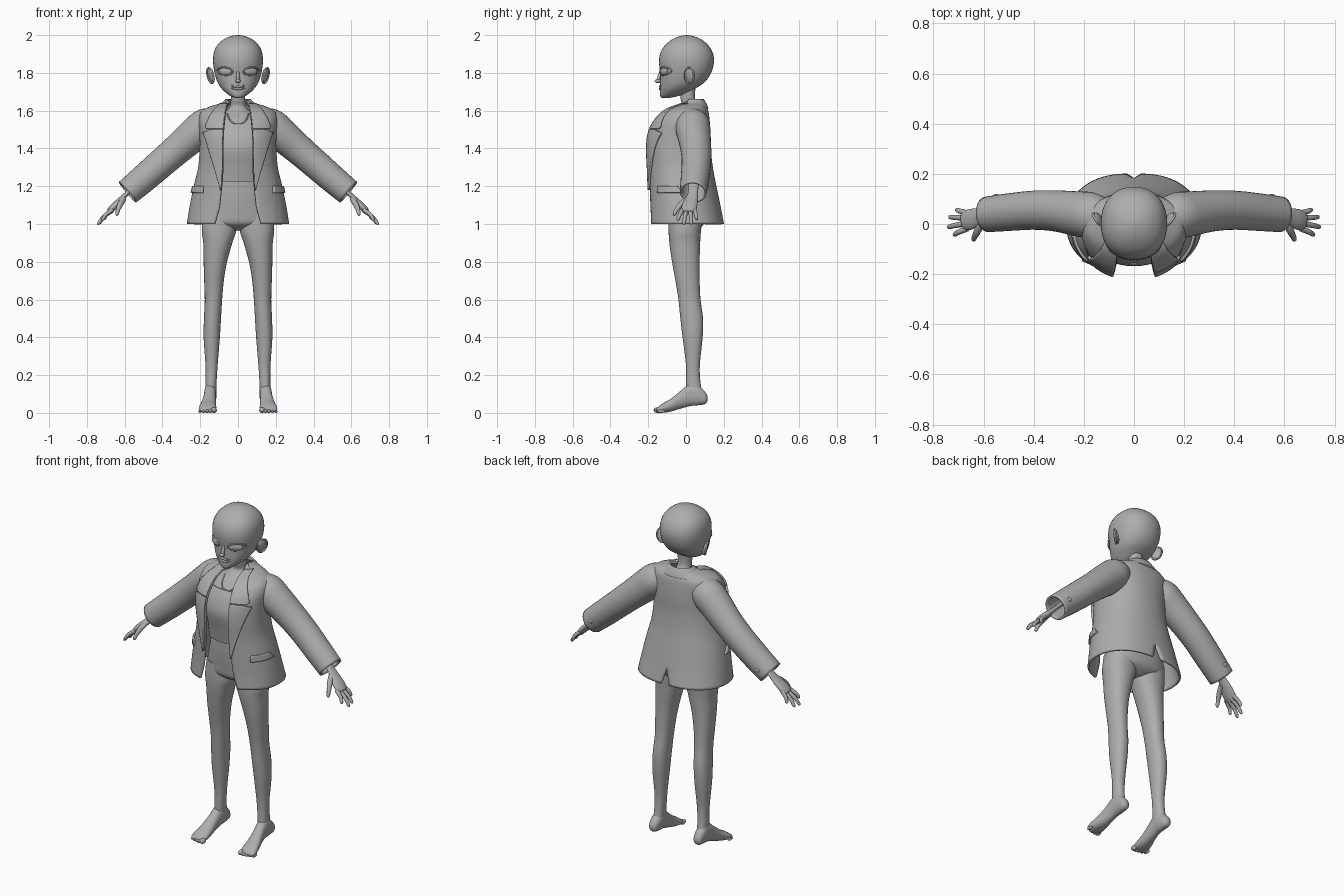
import bpy, bmesh
from math import sin, cos, acos, pi
from mathutils import Vector, Matrix

cube = bpy.data.objects.get("Cube")
if cube:
    bpy.data.objects.remove(cube)

GREY = (0.42, 0.42, 0.42, 1)
mat = bpy.data.materials.new("plain_grey")
mat.use_nodes = True
mat.diffuse_color = GREY
mat.node_tree.nodes["Principled BSDF"].inputs["Base Color"].default_value = GREY
N = 2.2          # roundness of all cross-sections
made = []


def finish(name, bm, mirror=False, thick=0):
    bmesh.ops.recalc_face_normals(bm, faces=bm.faces)
    me = bpy.data.meshes.new(name)
    bm.to_mesh(me)
    bm.free()
    me.materials.append(mat)
    ob = bpy.data.objects.new(name, me)
    bpy.context.collection.objects.link(ob)
    if mirror:
        ob.modifiers.new("Mirror", 'MIRROR')
    if thick:
        mod = ob.modifiers.new("Solidify", 'SOLIDIFY')
        mod.thickness, mod.offset = thick, 0
    made.append(ob)


def skin(name, rings, wrap=True, cap=True, mirror=False, thick=0):
    bm = bmesh.new()
    vs = [[bm.verts.new(p) for p in r] for r in rings]
    n = len(vs[0])
    for a, b in zip(vs, vs[1:]):
        for j in range(n if wrap else n - 1):
            k = (j + 1) % n
            bm.faces.new((a[j], a[k], b[k], b[j]))
    if wrap and cap:
        bm.faces.new(vs[0])
        bm.faces.new(vs[-1])
    finish(name, bm, mirror, thick)


def dense(rows, k=5):
    """Smooth spline through rows of numbers."""
    rows = [tuple(map(float, r)) for r in rows]
    ext = [rows[0]] + rows + [rows[-1]]
    out = []
    for p0, p1, p2, p3 in zip(ext, ext[1:], ext[2:], ext[3:]):
        for i in range(k):
            t = i / k
            out.append(tuple(b + t / 2 * (c - a + t * (2*a - 5*b + 4*c - d + t * (3*(b - c) + d - a)))
                             for a, b, c, d in zip(p0, p1, p2, p3)))
    return out + [rows[-1]]


def power(v):
    return (1 if v > 0 else -1) * abs(v) ** (2 / N)


def section(row, a, off=0):
    """Point at angle a of a section: position, centre, half width, low, high."""
    t, c, r, lo, hi = row[:5]
    return (c + (r + off) * power(cos(a)), (lo + hi) / 2 + ((hi - lo) / 2 + off) * power(sin(a)), t)


def loft(name, rows, along_y=False, mirror=False, segs=40, off=0):
    rings = []
    for row in dense(rows):
        ring = [section(row, 2 * pi * j / segs, off) for j in range(segs)]
        rings.append([(x, t, z) if along_y else (x, z, t) for x, z, t in ring])
    skin(name, rings, mirror=mirror)


def row_at(rows, z):
    d = sorted(dense(rows))
    for a, b in zip(d, d[1:]):
        if a[0] <= z <= b[0]:
            f = (z - a[0]) / max(b[0] - a[0], 1e-6)
            return tuple(p + f * (q - p) for p, q in zip(a, b))
    return d[0] if z < d[0][0] else d[-1]


def front_angle(row, x):
    return -acos(min(1, max(0, x / row[2])) ** (N / 2))


def front(rows, x, z, off=0):
    row = row_at(rows, z)
    x2, y, t = section(row, front_angle(row, x), off)
    return (x, y, z)


def sweep(name, pts, flat=1, segs=14, k=5, cap=True, mirror=True, thick=0):
    """Round tube through (x, y, z, radius) points."""
    d = dense(pts, k)
    ps = [Vector(p[:3]) for p in d]
    rings, rot, last = [], None, None
    for i, p in enumerate(ps):
        t = (ps[min(i + 1, len(ps) - 1)] - ps[max(i - 1, 0)]).normalized()
        rot = last.rotation_difference(t) @ rot if rot else t.to_track_quat('Z', 'Y')
        last = t
        r = d[i][3]
        rings.append([p + rot @ Vector((r * cos(2*pi*j/segs), flat * r * sin(2*pi*j/segs), 0))
                      for j in range(segs)])
    skin(name, rings, cap=cap, mirror=mirror, thick=thick)


def ball(name, loc, scale, turn=0, mirror=True, tilt=0):
    bm = bmesh.new()
    m = (Matrix.Translation(loc) @ Matrix.Rotation(turn, 4, 'Z') @ Matrix.Rotation(tilt, 4, 'Y')
         @ Matrix.Diagonal((*scale, 1)))
    bmesh.ops.create_uvsphere(bm, u_segments=24, v_segments=14, radius=1, matrix=m)
    finish(name, bm, mirror)


def patch(name, rows, spans, off, thick, cols=10):
    """Cloth panel lying on a lofted front; spans are (height, inner x, outer x)."""
    rings = []
    for a, b in zip(spans, spans[1:]):
        for i in range(7):
            z, x0, x1 = (p + i / 6 * (q - p) for p, q in zip(a, b))
            row = row_at(rows, z)
            a0, a1 = front_angle(row, x0), front_angle(row, x1)
            if i or not rings:
                rings.append([section(row, a0 + (a1 - a0) * j / cols, off) for j in range(cols + 1)])
    rings = [[(x, y, z) for x, y, z in r] for r in rings]
    skin(name, rings, wrap=False, mirror=True, thick=thick)


# Head and face
head = [(1.668, 0, .016, -.128, -.085), (1.675, 0, .035, -.135, -.05), (1.69, 0, .058, -.138, 0),
        (1.715, 0, .085, -.138, .045), (1.75, 0, .108, -.137, .098), (1.80, 0, .124, -.137, .133),
        (1.86, 0, .132, -.143, .148), (1.91, 0, .127, -.134, .14), (1.95, 0, .107, -.108, .115),
        (1.98, 0, .072, -.068, .076), (1.995, 0, .035, -.03, .038), (2.0, 0, .004, 0, .008)]
loft("head", head)
ball("eyes", front(head, .068, 1.808, -.003), (.038, .01, .02), .5)
lid = []
for i in range(25):
    a = 2 * pi * i / 24
    lid.append(front(head, .069 + .041 * cos(a), 1.808 + .021 * sin(a) + .004 * cos(a), .001)
               + (.0045 if sin(a) > 0 else .0025,))
sweep("eyelids", lid, k=1, segs=8)
ball("nose_tip", (0, -.148, 1.757), (.014, .018, .011), mirror=False)
sweep("nose_bridge", [(0, -.135, 1.81, .006), (0, -.14, 1.785, .009), (0, -.148, 1.76, .01)], mirror=False)
for part, z, drop in (("upper_lip", 1.728, 0), ("lower_lip", 1.719, -.004)):
    sweep(part, [front(head, abs(x), z + drop + 3 * x * x) [1:] and
                 (x, front(head, abs(x), z)[1], z + drop + 4 * x * x, r)
                 for x, r in ((-.04, .001), (-.02, .005), (0, .006), (.02, .005), (.04, .001))], mirror=False)
ball("ears", (.142, .02, 1.785), (.012, .028, .042), -.5, tilt=.25)
rim = [(.146 + .016 * cos(a) + .008 * sin(a), .018 + .024 * cos(a), 1.786 + .04 * sin(a), .005)
       for a in (2 * pi * i / 16 for i in range(17))]
sweep("ear_rims", rim, k=2, segs=8)

# Neck, chest and shirt
torso = [(1.72, 0, .040, -.03, .05), (1.66, 0, .038, -.028, .048), (1.62, 0, .045, -.02, .068),
         (1.59, 0, .075, -.05, .085), (1.55, 0, .14, -.095, .10), (1.48, 0, .165, -.142, .11),
         (1.40, 0, .165, -.163, .105), (1.30, 0, .15, -.145, .10), (1.225, 0, .15, -.132, .10)]
loft("neck_and_chest", torso)
loft("shirt", [row_at(torso, 1.53)] + torso[5:], off=.005)
sweep("neckline", [front(torso, x, z, .001) + (.004,) for x, z in
                   ((0, 1.53), (.025, 1.535), (.045, 1.555), (.058, 1.585))])

# Hips and legs
loft("hips", [(1.26, 0, .14, -.115, .09), (1.15, 0, .163, -.113, .105), (1.06, 0, .184, -.105, .112),
              (1.01, 0, .185, -.098, .1), (.985, 0, .14, -.075, .08), (.965, 0, .05, -.04, .045)])
loft("legs", [(1.06, .095, .088, -.09, .09), (.97, .1, .092, -.092, .08), (.9, .107, .077, -.088, .075),
              (.8, .12, .062, -.074, .072), (.7, .127, .052, -.056, .072), (.6, .13, .046, -.04, .077),
              (.5, .135, .045, -.03, .09), (.4, .139, .043, -.018, .088), (.25, .14, .032, 0, .073),
              (.15, .143, .029, 0, .078), (.08, .146, .03, 0, .095)], mirror=True)

# Feet with toes
loft("feet", [(.115, .147, .008, .066, .085), (.102, .147, .025, .047, .11), (.06, .146, .032, .04, .15),
              (.02, .147, .032, .036, .155), (-.03, .151, .034, .022, .115), (-.08, .157, .041, .007, .075),
              (-.12, .161, .046, .001, .052), (-.145, .163, .043, .002, .034), (-.155, .163, .03, .008, .024)],
     along_y=True, mirror=True)
for i in range(5):
    size = .015 if i == 0 else .011 - .0006 * i
    ball("toe_%d" % (i + 1), (.127 + .0185 * i, -.15 + .0012 * i * i, size), (size, .021, size))

# Open jacket with a back vent: rows end with the half width of the opening
jacket = [(1.0, 0, .265, -.19, .195, .105), (1.1, 0, .249, -.193, .176, .095), (1.2, 0, .228, -.196, .155, .085),
          (1.3, 0, .205, -.2, .136, .078), (1.4, 0, .197, -.205, .125, .078), (1.48, 0, .198, -.195, .124, .076),
          (1.54, 0, .203, -.165, .12, .07), (1.59, 0, .192, -.118, .114, .065), (1.615, 0, .15, -.075, .105, .06),
          (1.635, 0, .088, -.022, .096, .052), (1.65, 0, .062, .005, .085, .045)]
shell = []
for row in dense(jacket):
    a0 = front_angle(row, row[5])
    ring = [section(row, a0 + (pi / 2 - a0) * j / 36) for j in range(37)]
    vent = max(0, (1.09 - row[0]) * .3)
    shell.append([(vent + max(x, 0) * (1 - vent / row[2]) if j < 36 else vent, y, z)
                  for j, (x, y, z) in enumerate(ring)])
skin("jacket", shell, wrap=False, mirror=True, thick=.012)
patch("lapels", jacket, [(1.18, .084, .088), (1.3, .077, .118), (1.42, .077, .152), (1.485, .075, .172),
                         (1.50, .074, .135)], .012, .012)
patch("collar_fronts", jacket, [(1.503, .074, .155), (1.515, .073, .162), (1.56, .068, .145), (1.6, .062, .12),
                                (1.635, .051, .084)], .012, .012)
collar = [(1.61, 0, .118, -.05, .114), (1.635, 0, .086, -.03, .104), (1.658, 0, .063, -.01, .09)]
skin("collar_back", [[section(r, -.5 + (pi / 2 + .5) * j / 20) if j < 20 else (0, r[4], r[0])
                      for j in range(21)] for r in dense(collar)], wrap=False, mirror=True, thick=.01)
patch("pocket_flaps", jacket, [(1.165, .178, .236), (1.2, .178, .227)], .009, .014)

# Sleeves and cuff buttons
sweep("sleeves", [(.12, .03, 1.535, .07), (.17, .035, 1.522, .086), (.22, .04, 1.483, .085),
                  (.31, .052, 1.405, .077), (.4, .055, 1.327, .073), (.5, .047, 1.24, .07),
                  (.585, .038, 1.168, .066)], segs=32, cap=False, thick=.01)
ball("cuff_buttons", (.55, .112, 1.2), (.013, .008, .013))

# Hands
sweep("palms", [(.54, .04, 1.21, .027), (.59, .036, 1.16, .027), (.625, .028, 1.124, .035),
                (.655, .018, 1.094, .041), (.678, .012, 1.07, .036), (.684, .011, 1.064, .02)],
      flat=.45, segs=20)
fingers = {"index": ((-.018, 1.075), (.72, -.045, 1.02)), "middle": ((.003, 1.072), (.745, -.013, .997)),
           "ring": ((.024, 1.072), (.739, .028, 1.0)), "little": ((.043, 1.08), (.71, .058, 1.025))}
for part, ((y, z), tip) in fingers.items():
    base, end = Vector((.665, y, z)), Vector(tip)
    bend = base.lerp(end, .55) + Vector((.005, 0, .005))
    sweep(part + "_fingers", [(*base, .012), (*bend, .0105), (*base.lerp(end, .92), .0085), (*end, .002)], segs=10)
sweep("thumbs", [(.605, .015, 1.135, .015), (.623, -.025, 1.105, .015), (.635, -.05, 1.075, .0115),
                 (.64, -.062, 1.052, .009), (.641, -.066, 1.044, .002)], segs=10)

# Smooth shading with crisp edges
bpy.ops.object.select_all(action='DESELECT')
for ob in made:
    ob.select_set(True)
bpy.context.view_layer.objects.active = made[0]
bpy.ops.object.shade_smooth_by_angle(angle=.8)
